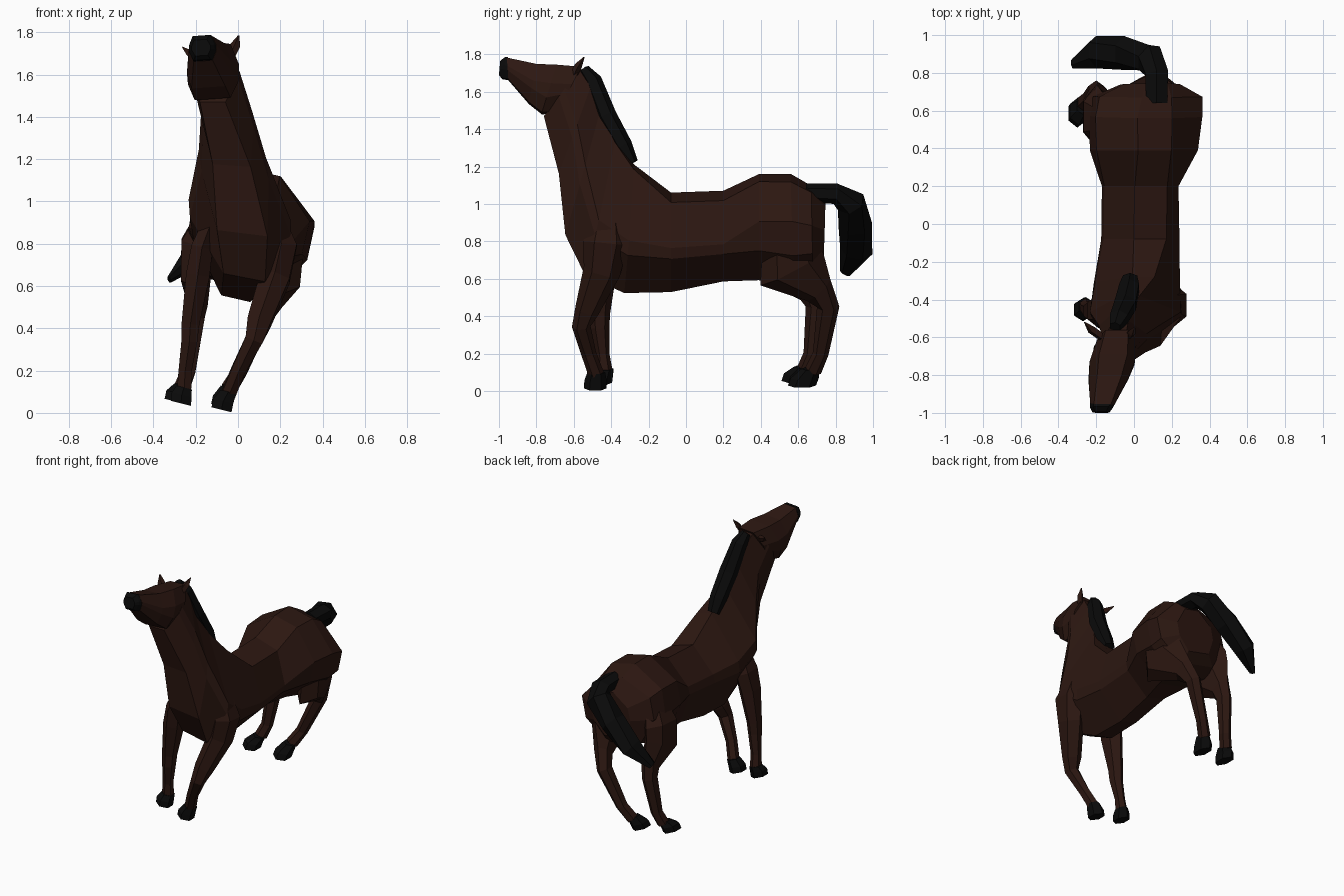
import bpy, bmesh, math
from mathutils import Vector as V


def material(name, rgb):
    m = bpy.data.materials.new(name)
    m.diffuse_color = (*rgb, 1)
    return m


COAT = material("coat", (0.025, 0.0085, 0.0055))
DARK = material("dark_hair_and_hoof", (0.003, 0.003, 0.003))


def skin(name, rings, mat):
    """Bridge equal rings of points into a capped, flat-shaded solid."""
    bm = bmesh.new()
    loops = [[bm.verts.new(p) for p in ring] for ring in rings]
    n = len(loops[0])
    for a, b in zip(loops, loops[1:]):
        for i in range(n):
            j = (i + 1) % n
            bm.faces.new((a[i], a[j], b[j], b[i]))
    bm.faces.new(loops[0])
    bm.faces.new(loops[-1])
    bmesh.ops.recalc_face_normals(bm, faces=bm.faces)
    me = bpy.data.meshes.new(name)
    bm.to_mesh(me)
    bm.free()
    me.materials.append(mat)
    ob = bpy.data.objects.new(name, me)
    bpy.context.collection.objects.link(ob)
    return ob


def section(top, bottom, wt, wm, wb, f, g, roll):
    """Eight-sided slice: widths at top, flank (from f-g to f+g) and bottom of a leaning midline."""
    t, b = V(top), V(bottom)
    s = V((math.cos(math.radians(roll)), 0, -math.sin(math.radians(roll))))
    half = [(t, wt), (t.lerp(b, f - g), wm), (t.lerp(b, f + g), wm), (b, wb)]
    return [p + s * w for p, w in half] + [p - s * w for p, w in reversed(half)]


def tube(name, pts, mat, sides=6, axis=None):
    """Tube through (x, y, z, side radius, depth radius) stations."""
    c = [V(p[:3]) for p in pts]
    rings = []
    for i, p in enumerate(pts):
        t = V(axis) if axis else c[min(i + 1, len(c) - 1)] - c[max(i - 1, 0)]
        t.normalize()
        side = (V((1, 0, 0)) - t * t.x).normalized()
        deep = t.cross(side)
        rings.append([c[i] + side * p[3] * math.cos(a) * 1.08 + deep * p[4] * math.sin(a)
                      for a in (math.pi / 2 + k * math.tau / sides for k in range(sides))])
    return skin(name, rings, mat)


# Trunk and neck, rump to throat; the whole body leans towards +x
skin("body_and_neck", [section(*s) for s in [
    ((.12, .745, 1.00), (.05, .735, .70), .06, .15, .09, .5, .15, 13),
    ((.12, .67, 1.08), (.02, .68, .64), .08, .28, .14, .47, .17, 13),
    ((.11, .56, 1.14), (.01, .58, .60), .095, .29, .16, .48, .17, 13),
    ((.11, .39, 1.14), (-.01, .39, .62), .09, .275, .12, .48, .15, 13),
    ((.09, .20, 1.045), (-.02, .20, .61), .09, .205, .08, .52, .06, 17),
    ((.085, -.08, 1.035), (-.02, -.08, .55), .09, .21, .07, .49, .06, 17),
    ((.05, -.28, 1.20), (-.01, -.33, .54), .06, .23, .07, .58, .06, 13),
    ((-.02, -.38, 1.34), (.03, -.54, .64), .05, .245, .10, .6, .06, 11),
    ((-.06, -.46, 1.50), (.02, -.645, .85), .04, .16, .12, .5, .08, 7),
    ((-.07, -.51, 1.63), (-.03, -.68, 1.17), .04, .12, .09, .5, .08, 4),
    ((-.09, -.57, 1.72), (-.12, -.76, 1.47), .05, .11, .06, .5, .08, 0),
]], COAT)

# Head and dark muzzle
skin("head", [section(*s) for s in [
    ((-.09, -.56, 1.73), (-.10, -.68, 1.49), .06, .10, .05, .5, .1, -4),
    ((-.11, -.69, 1.74), (-.12, -.77, 1.485), .075, .12, .085, .55, .15, -4),
    ((-.13, -.80, 1.745), (-.14, -.84, 1.54), .065, .105, .08, .55, .1, -4),
    ((-.168, -.958, 1.78), (-.165, -.95, 1.665), .045, .065, .045, .5, .1, -4),
]], COAT)
skin("muzzle", [section(*s) for s in [
    ((-.168, -.952, 1.782), (-.165, -.945, 1.665), .045, .066, .046, .5, .1, -4),
    ((-.175, -.965, 1.785), (-.17, -.98, 1.67), .04, .06, .04, .5, .1, -4),
    ((-.178, -.993, 1.765), (-.172, -1.0, 1.69), .03, .045, .03, .5, .1, -4),
]], DARK)

# Ears
tube("right_ear", [(-.035, -.60, 1.69, .02, .02), (-.012, -.575, 1.74, .022, .02),
                   (.003, -.545, 1.785, .003, .003)], COAT, 4)
tube("left_ear", [(-.17, -.60, 1.68, .02, .02), (-.225, -.56, 1.70, .022, .02),
                  (-.262, -.52, 1.73, .003, .003)], COAT, 4)

# Mane and tail
tube("mane", [(-.10, -.545, 1.72, .03, .03), (-.08, -.50, 1.66, .05, .05),
              (-.045, -.425, 1.47, .06, .055), (-.025, -.335, 1.31, .055, .05),
              (-.02, -.285, 1.22, .04, .03)], DARK)
tube("tail", [(.12, .64, 1.06, .06, .05), (.12, .80, 1.055, .065, .055),
              (.08, .88, 1.01, .08, .08), (-.05, .905, .89, .075, .09),
              (-.20, .91, .75, .06, .088), (-.325, .85, .63, .012, .03)], DARK)

# Legs, each running from inside the trunk down to the pastern
LEGS = {
    "right_front_leg": [(.17, -.42, .95, .04, .08), (.205, -.43, .79, .078, .12),
                        (.175, -.45, .64, .075, .10),
                        (.10, -.53, .43, .06, .065), (.075, -.56, .345, .045, .05),
                        (.0, -.52, .20, .035, .04), (-.045, -.48, .09, .036, .042)],
    "left_front_leg": [(-.12, -.45, .92, .04, .08), (-.17, -.45, .78, .055, .11),
                       (-.19, -.46, .65, .06, .09),
                       (-.225, -.46, .42, .045, .055), (-.23, -.46, .34, .04, .05),
                       (-.25, -.445, .20, .033, .035), (-.255, -.435, .11, .036, .042)],
    "right_hind_leg": [(.20, .55, .98, .05, .08), (.235, .56, .82, .085, .15),
                       (.215, .565, .655, .085, .19), (.165, .71, .54, .05, .085),
                       (.12, .76, .45, .045, .06), (.01, .72, .20, .036, .042),
                       (-.045, .68, .11, .038, .045)],
    "left_hind_leg": [(-.12, .55, .98, .05, .08), (-.19, .57, .80, .085, .16),
                      (-.20, .57, .66, .075, .18), (-.19, .68, .53, .05, .08),
                      (-.20, .70, .45, .045, .06), (-.235, .67, .20, .036, .042),
                      (-.265, .64, .12, .038, .045)],
}
for name, pts in LEGS.items():
    tube(name, pts, COAT)

# Hooves, flared and pushed forward from each pastern: centre of sole
SOLES = {"right_front": (-.078, -.485, .015), "left_front": (-.27, -.455, .045),
         "right_hind": (-.08, .62, .03), "left_hind": (-.30, .585, .055)}
for name, (x, y, z) in SOLES.items():
    px, py, pz = LEGS[name + "_leg"][-1][:3]
    hind = .015 if "hind" in name else 0
    tube(name + "_hoof", [(px, py - hind, pz + .01, .04, .048),
                          (x * .75 + px * .25, y * .75 + py * .25, z + .04, .052, .06 + hind),
                          (x, y, z, .052, .06 + hind)], DARK, axis=(.25, 0, 1))
